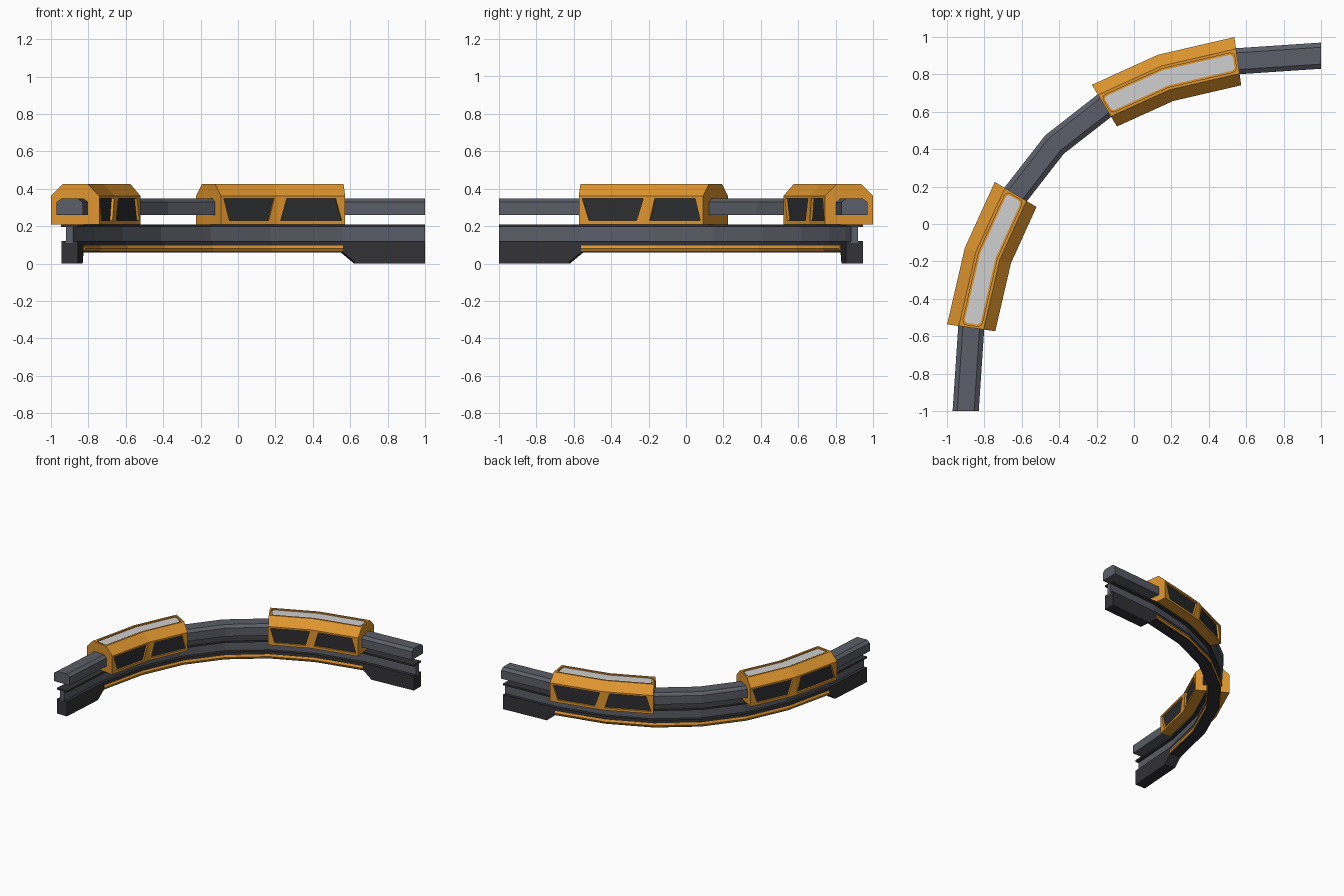
import bpy, bmesh, math
from mathutils import Vector

if "Cube" in bpy.data.objects:
    bpy.data.objects.remove(bpy.data.objects["Cube"])

SEGS = 8  # straight pieces in the quarter bend


def material(name, col):
    m = bpy.data.materials.new(name)
    m.diffuse_color = (*col, 1)
    m.use_nodes = True
    m.node_tree.nodes["Principled BSDF"].inputs["Base Color"].default_value = m.diffuse_color
    return m


ORANGE = material("orange", (0.73, 0.30, 0.028))
STEEL = material("steel_grey", (0.105, 0.112, 0.138))
DARK = material("charcoal", (0.033, 0.033, 0.038))
GLASS = material("dark_glass", (0.026, 0.027, 0.030))
LIGHT = material("light_panel", (0.63, 0.63, 0.63))


# Everything is laid out as (t along path, sideways offset, z), then bent onto the curve
def station(k):
    t = k / SEGS
    s = 1 - t
    pos = Vector((1.9 * s * s - 0.9, 0.9 - 1.9 * t * t))
    return pos, Vector((-t, s)).normalized()


def bend(t, off, z):
    k = min(int(t * SEGS + 1e-6), SEGS - 1)
    f = t * SEGS - k
    (p0, n0), (p1, n1) = station(k), station(k + 1)
    xy = p0.lerp(p1, f) + n0.lerp(n1, f) * off
    return (xy.x, xy.y, z)


def finish(name, bm, mats):
    bmesh.ops.recalc_face_normals(bm, faces=bm.faces)
    me = bpy.data.meshes.new(name)
    bm.to_mesh(me)
    bm.free()
    for m in mats:
        me.materials.append(m)
    ob = bpy.data.objects.new(name, me)
    bpy.context.collection.objects.link(ob)
    return ob


def sweep(name, profile, ts, mats, special=None):
    """Closed sweep of profile(t) over stations ts; special(bm, i, edge, quad) may replace a side quad."""
    bm = bmesh.new()
    rings = [[bm.verts.new(bend(t, o, z)) for o, z in profile(t)] for t in ts]
    n = len(rings[0])
    for i in range(len(ts) - 1):
        for j in range(n):
            k = (j + 1) % n
            quad = (rings[i][j], rings[i + 1][j], rings[i + 1][k], rings[i][k])
            if not (special and special(bm, i, j, quad)):
                bm.faces.new(quad)
    bm.faces.new(rings[0])
    bm.faces.new(rings[-1])
    return finish(name, bm, mats)


def box(w, z0, z1):
    return [(-w, z0), (w, z0), (w, z1), (-w, z1)]


full = [k / SEGS for k in range(SEGS + 1)]
middle = full[1:-1]

# Upper guide rail with chamfered top
sweep("upper_rail", lambda t: [(-.07, .26), (.07, .26), (.07, .328), (.045, .347),
                               (-.045, .347), (-.07, .328)], full, [STEEL])

# Lower I-shaped beam: flange, web and base with deeper feet at both ends
sweep("beam_flange", lambda t: box(.046, .196, .21), full, [DARK])
sweep("beam_web", lambda t: box(.019, .11, .20), full, [STEEL])


def base_profile(t):
    e = min(t, 1 - t)
    z0 = .06 * min(max((e - .105) / .02, 0), 1)
    return box(.045, z0, .12)


sweep("beam_base", base_profile, [0, .105] + middle + [.895, 1], [DARK])

# Orange ribs along both sides of the base
for side, s in (("outer", 1), ("inner", -1)):
    sweep(side + "_rib", lambda t: [(s * .04, .066), (s * .047, .066), (s * .055, .08),
                                    (s * .047, .096), (s * .04, .096)], middle, [ORANGE])


def rounded_outline(t0, t1, margin, w, r):
    """Rounded strip outline in (t, offset); about 3 length units per unit of t."""
    a, b, tm, out = t0 + margin / 3, t1 - margin / 3, (t0 + t1) / 2, []
    corners = ((b - r / 3, w - r), (a + r / 3, w - r), (a + r / 3, r - w), (b - r / 3, r - w))
    for c, (ct, co) in enumerate(corners):
        for step in range(4):
            ang = math.pi / 2 * (c + step / 3)
            out.append((ct + r / 3 * math.cos(ang), co + r * math.sin(ang)))
        if c in (0, 2):
            out.append((tm, w if c == 0 else -w))
    return out


def plate(name, outline, z0, z1, mats):
    bm = bmesh.new()
    lo, hi = ([bm.verts.new(bend(t, o, z)) for t, o in outline] for z in (z0, z1))
    bm.faces.new(lo)
    bm.faces.new(hi)
    for i in range(len(lo)):
        k = (i + 1) % len(lo)
        bm.faces.new((lo[i], lo[k], hi[k], hi[i]))
    return finish(name, bm, mats)


def housing(label, t0):
    ts = [t0, t0 + 1 / SEGS, t0 + 2 / SEGS]

    # Side walls get one recessed slanted window per straight piece
    def window(bm, i, j, quad):
        if j not in (1, 5):
            return False
        s = 1 if j == 1 else -1
        narrow = (i == 0) if s > 0 else (i == 1)
        bot, top = (.15, .05) if narrow else (.05, .14)
        uz = [(bot, .23), (1 - bot, .23), (1 - top, .348), (top, .348)]
        if s < 0:  # this wall's quad starts at its upper edge
            uz = [uz[3], uz[2], uz[1], uz[0]]
        rim, glass = ([bm.verts.new(bend(ts[i] + u / SEGS, s * o, z)) for u, z in uz]
                      for o in (.13, .115))
        for a in range(4):
            b = (a + 1) % 4
            bm.faces.new((quad[a], quad[b], rim[b], rim[a]))
            bm.faces.new((rim[a], rim[b], glass[b], glass[a]))
        bm.faces.new(glass).material_index = 1
        return True

    body = sweep(label + "_housing", lambda t: [(-.13, .21), (.13, .21), (.13, .362), (.067, .425),
                                                (-.067, .425), (-.13, .362)], ts, [ORANGE, GLASS], window)
    # Roof recess and pale panel
    cutter = plate(label + "_roof_cutter", rounded_outline(ts[0], ts[2], .012, .052, .024),
                   .413, .45, [ORANGE])
    cutter.hide_render = True
    cutter.hide_set(True)
    mod = body.modifiers.new("roof_recess", 'BOOLEAN')
    mod.operation = 'DIFFERENCE'
    mod.solver = 'EXACT'
    mod.object = cutter
    plate(label + "_roof_panel", rounded_outline(ts[0], ts[2], .021, .043, .018),
          .412, .420, [LIGHT])


housing("right", 1 / SEGS)
housing("left", 5 / SEGS)
